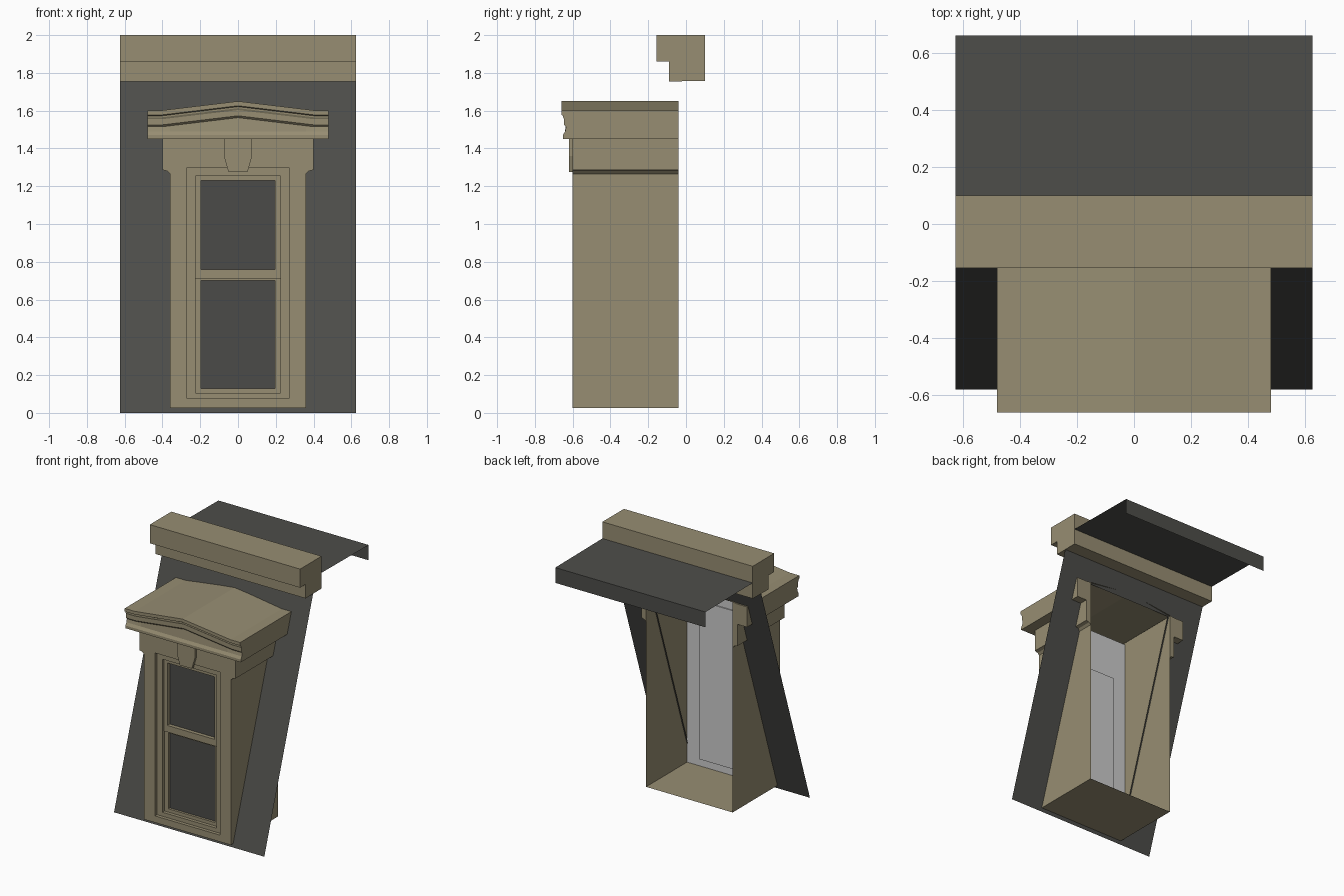
import bpy, bmesh

if "Cube" in bpy.data.objects:
    bpy.data.objects.remove(bpy.data.objects["Cube"])

def material(name, rgb):
    m = bpy.data.materials.new(name)
    m.diffuse_color = (*rgb, 1)
    m.use_nodes = True
    m.node_tree.nodes["Principled BSDF"].inputs["Base Color"].default_value = m.diffuse_color
    return m

STONE = material("tan stone", (0.31, 0.27, 0.17))
SLATE = material("dark slate", (0.075, 0.075, 0.068))
GLASS = material("dark glass", (0.07, 0.07, 0.065))
LINING = material("pale lining", (0.6, 0.6, 0.6))

BACK = -0.04      # rear of the dormer
FRONT = -0.60     # face of the dormer
HALF = 0.36       # half width of the dormer

def make(name, verts, faces, mat, solid=False):
    bm = bmesh.new()
    vs = [bm.verts.new(v) for v in verts]
    for f in faces:
        bm.faces.new([vs[i] for i in f])
    if solid:
        bmesh.ops.recalc_face_normals(bm, faces=bm.faces)
    me = bpy.data.meshes.new(name)
    bm.to_mesh(me)
    bm.free()
    me.materials.append(mat)
    ob = bpy.data.objects.new(name, me)
    bpy.context.collection.objects.link(ob)
    return ob

def prism(name, a, b, mat):
    """Solid between two matching outlines."""
    n = len(a)
    faces = [range(n), range(n, 2 * n)]
    faces += [(i, (i + 1) % n, n + (i + 1) % n, n + i) for i in range(n)]
    return make(name, a + b, faces, mat, True)

def along_x(name, yz, x0, x1, mat):
    return prism(name, [(x0, y, z) for y, z in yz], [(x1, y, z) for y, z in yz], mat)

def along_y(name, xz, y0, y1, mat):
    return prism(name, [(x, y0, z) for x, z in xz], [(x, y1, z) for x, z in xz], mat)

def rect(x, z0, z1):
    return [(-x, z0), (x, z0), (x, z1), (-x, z1)]

def rings(name, loops, mat):
    """Nested rectangles (half width, z0, z1, y) joined by strips facing front."""
    verts = [(x, y, z) for h, z0, z1, y in loops for x, z in rect(h, z0, z1)]
    faces = [(4*k + i, 4*k + (i + 1) % 4, 4*k + 4 + (i + 1) % 4, 4*k + 4 + i)
             for k in range(len(loops) - 1) for i in range(4)]
    return make(name, verts, faces, mat)

# steep roof slope with the dormer opening cut in it
def slope(x, z):
    return (x, -0.58 + 0.33 * z, z)
roof = [slope(x, z) for x, z in rect(0.625, 0, 1.757) + rect(0.35, 0.025, 1.60)]
make("roof_slope", roof, [(i, (i + 1) % 4, 4 + (i + 1) % 4, 4 + i) for i in range(4)], SLATE)

# flat roof behind the cornice, with turned-down rear lip
make("flat_roof", [(x, y, z) for y, z in ((0.1, 1.875), (0.66, 1.87), (0.66, 1.755))
                   for x in (-0.625, 0.625)], [(0, 1, 3, 2), (2, 3, 5, 4)], SLATE)

# main roof cornice
along_x("roof_cornice", [(0.1, 1.757), (0.1, 2), (-0.155, 2), (-0.155, 1.86),
                         (-0.09, 1.86), (-0.09, 1.755)], -0.625, 0.625, STONE)

# dormer side walls and floor
make("dormer_walls", [(x, y, z) for y in (FRONT, BACK)
                      for x, z in ((-HALF, 1.6), (-HALF, 0.025), (HALF, 0.025), (HALF, 1.6))],
     [(0, 1, 5, 4), (1, 2, 6, 5), (2, 3, 7, 6)], STONE)

# dormer face and stepped window casing
rings("window_casing", [(HALF, 0.025, 1.455, FRONT), (0.27, 0.075, 1.30, FRONT),
                        (0.27, 0.075, 1.30, -0.575), (0.225, 0.105, 1.255, -0.575),
                        (0.225, 0.105, 1.255, -0.53)], STONE)

# two sashes and their panes
for label, z0, z1, g0, g1, y in (("upper", 0.71, 1.255, 0.76, 1.23, -0.56),
                                 ("lower", 0.105, 0.71, 0.13, 0.70, -0.55)):
    rings(label + "_sash", [(0.225, z0, z1, -0.53), (0.225, z0, z1, y),
                            (0.195, g0, g1, y), (0.195, g0, g1, -0.53)], STONE)
    make(label + "_pane", [(x, -0.532, z) for x, z in rect(0.195, g0, g1)],
         [(0, 1, 2, 3)], GLASS)

# pale lining at the rear of the window
along_y("window_lining", rect(HALF - 0.001, 0.026, 1.585), -0.529, -0.525, LINING)
along_y("lining_panel", rect(0.25, 0.08, 1.27), -0.525, -0.517, LINING)

# widened shoulders below the pediment
for label, s in (("left", -1), ("right", 1)):
    along_y(label + "_shoulder", [(s * HALF, 1.265), (s * 0.375, 1.28), (s * 0.40, 1.287),
                                  (s * 0.40, 1.452), (s * HALF, 1.452)], FRONT, BACK, STONE)

# keystone
along_y("keystone", [(-0.075, 1.455), (-0.075, 1.36), (-0.05, 1.275), (0.05, 1.275),
                     (0.075, 1.36), (0.075, 1.455)], -0.62, FRONT, STONE)

# pediment: moulding profile (y, z, share of gable rise) swept over the gable
profile = [(BACK, 1.45, 0), (-0.53, 1.45, 0), (-0.652, 1.45, 0), (-0.652, 1.47, 0),
           (-0.64, 1.49, 0), (-0.635, 1.515, 1), (-0.645, 1.525, 1), (-0.645, 1.555, 1),
           (-0.65, 1.565, 1), (-0.65, 1.573, 1), (-0.66, 1.578, 1), (-0.66, 1.602, 1),
           (BACK, 1.602, 1)]
columns = [-0.48, -0.40, -HALF, 0, HALF, 0.40, 0.48]
n, last = len(profile), len(columns) - 1
verts = [(x, y, z + r * 0.048 * max(0, 1 - abs(x) / 0.40)) for x in columns for y, z, r in profile]
faces = [range(n), range(last * n, last * n + n)]
for c in range(last):
    inside = abs(columns[c] + columns[c + 1]) < 0.5
    for k in range(n):
        if inside and k in (0, n - 1):     # open to the dormer interior
            continue
        k2 = (k + 1) % n
        faces.append((c*n + k, c*n + k2, (c + 1)*n + k2, (c + 1)*n + k))
make("pediment", verts, faces, STONE, True)
